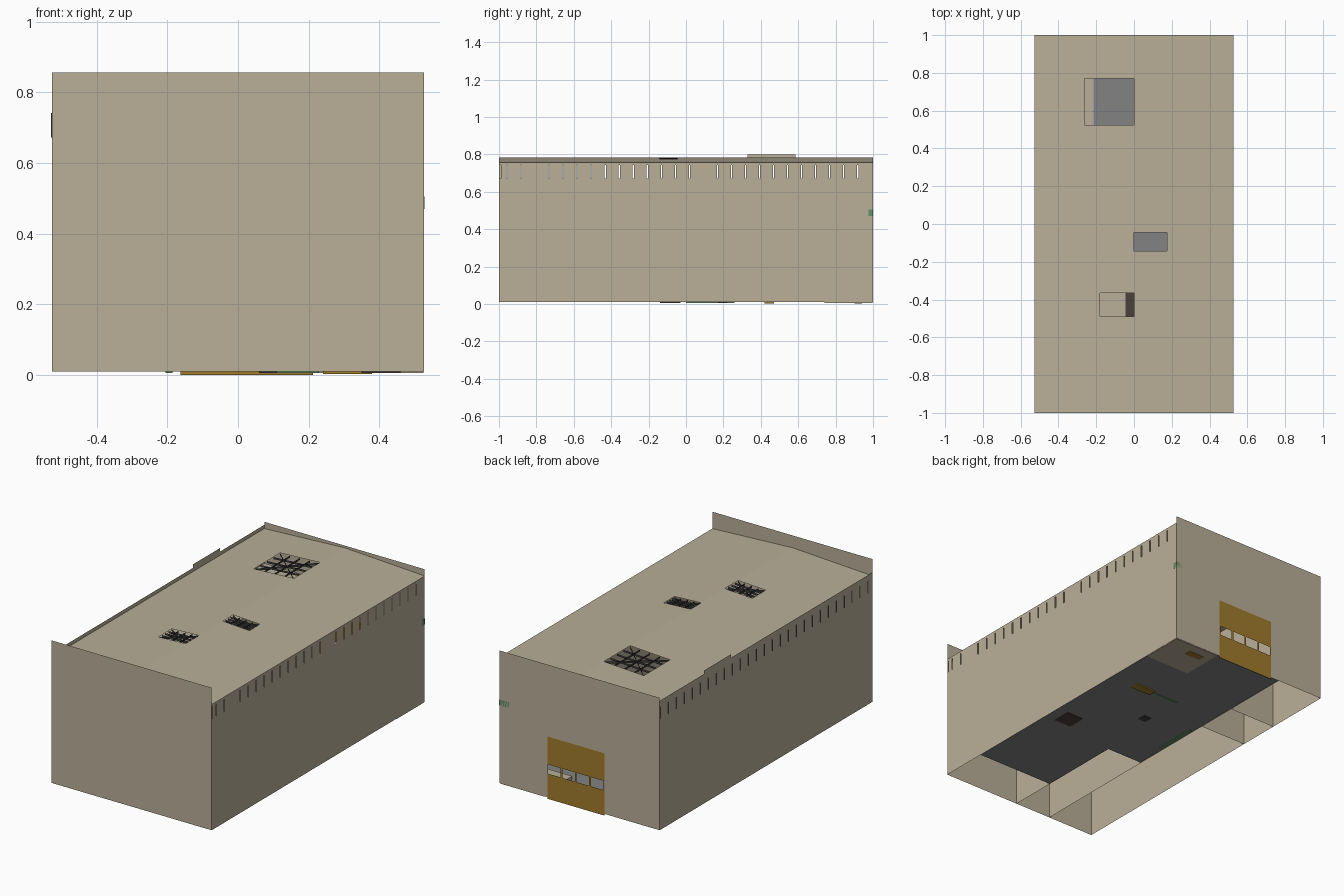
import bpy, bmesh, math
from mathutils import Vector

if "Cube" in bpy.data.objects:
    bpy.data.objects.remove(bpy.data.objects["Cube"])


def srgb(r, g, b):
    f = lambda c: c / 12.92 if c <= 0.04045 else ((c + 0.055) / 1.055) ** 2.4
    return tuple(f(v / 255) for v in (r, g, b)) + (1.0,)


def material(name, *rgb):
    m = bpy.data.materials.new(name)
    m.diffuse_color = srgb(*rgb)
    m.use_nodes = True
    m.node_tree.nodes["Principled BSDF"].inputs["Base Color"].default_value = m.diffuse_color
    return m


TAN = material("tan_wall", 186, 175, 152)
GREY = material("concrete_grey", 130, 130, 130)
GOLD = material("ochre_door", 160, 123, 45)
BROWN = material("dark_brown", 76, 65, 60)
DARK = material("dark_metal", 62, 62, 64)
GREEN = material("muted_green", 100, 145, 105)


def finish(name, bm, mat):
    me = bpy.data.meshes.new(name)
    bm.to_mesh(me)
    bm.free()
    me.materials.append(mat)
    ob = bpy.data.objects.new(name, me)
    bpy.context.collection.objects.link(ob)
    return ob


def sheet(name, mat, place, u0, u1, v0, v1, holes=()):
    """Flat panel over (u, v) with rectangular holes (u0, u1, v0, v1)."""
    us = sorted({u0, u1, *[h[i] for h in holes for i in (0, 1)]})
    vs = sorted({v0, v1, *[h[i] for h in holes for i in (2, 3)]})
    bm = bmesh.new()
    grid = [[bm.verts.new(place(u, v)) for v in vs] for u in us]
    for i in range(len(us) - 1):
        for j in range(len(vs) - 1):
            u, v = (us[i] + us[i + 1]) / 2, (vs[j] + vs[j + 1]) / 2
            if any(h[0] < u < h[1] and h[2] < v < h[3] for h in holes):
                continue
            bm.faces.new((grid[i][j], grid[i + 1][j], grid[i + 1][j + 1], grid[i][j + 1]))
    bmesh.ops.delete(bm, geom=[v for v in bm.verts if not v.link_faces], context='VERTS')
    return finish(name, bm, mat)


def box(name, mat, x0, x1, y0, y1, z0, z1):
    bm = bmesh.new()
    bmesh.ops.create_cube(bm, size=1)
    for v in bm.verts:
        v.co = Vector(((x0 + x1) / 2 + v.co.x * (x1 - x0),
                       (y0 + y1) / 2 + v.co.y * (y1 - y0),
                       (z0 + z1) / 2 + v.co.z * (z1 - z0)))
    return finish(name, bm, mat)


W, L, BASE, EAVE, RIDGE = 0.527, 1.0, 0.01, 0.757, 0.784


def wall_x(x):                       # u = y, v = z, faces +x
    return lambda u, v: (x, u, v)


def wall_y(y):                       # u = x, v = z, faces -y
    return lambda u, v: (u, y, v)


def wall_x_out(x):                   # mirrored so it faces -x
    return lambda u, v: (x, -u, v)


def wall_y_out(y):                   # mirrored so it faces +y
    return lambda u, v: (-u, y, v)


def level(z):
    return lambda u, v: (u, v, z)


def roof_z(x):
    return RIDGE - (RIDGE - EAVE) * abs(x) / W


# Side walls with rows of narrow vent slits
def slit(y):
    return (y - 0.003, y + 0.003, 0.672, 0.742)


right_y = [-0.993] + [-0.957 + 0.075 * k for k in range(26) if k not in (2, 14)]
left_y = [-0.957 + 0.075 * k for k in range(27)]
sheet("right_wall", TAN, wall_x(W), -L, L, BASE, EAVE, [slit(y) for y in right_y])
sheet("left_wall", TAN, wall_x_out(-W), -L, L, BASE, 0.779, [slit(-y) for y in left_y])
sheet("left_wall_raised_bay", TAN, wall_x_out(-W), -0.585, -0.33, 0.779, 0.80)
for i, y in enumerate(left_y):
    sheet("vent_fin_%d" % i, DARK, wall_y(y + 0.003), -W - 0.003, -W, 0.672, 0.742)

# Gable ends: tall front parapet, lower back parapet with the door opening
DOOR = (-0.163, 0.212, 0.002, 0.37)
sheet("front_wall", TAN, wall_y(-L), -W, W, BASE, 0.857)
sheet("back_wall", TAN, wall_y_out(L), -W, W, BASE, 0.797,
      [(-DOOR[1], -DOOR[0], BASE, DOOR[3])])

# Loading door with a row of four open windows
step = (DOOR[1] - DOOR[0]) / 4
panes = [(-DOOR[1] + step * k + 0.006, -DOOR[1] + step * (k + 1) - 0.006, 0.15, 0.205)
         for k in range(4)]
sheet("loading_door", GOLD, wall_y_out(L), -DOOR[1], -DOOR[0], 0.0, DOOR[3], panes)

# Shallow pitched roof with three skylight openings
skylights = [(-0.262, 0.0, 0.525, 0.77), (0.0, 0.175, -0.142, -0.045), (-0.18, 0.0, -0.49, -0.365)]
on_roof = lambda u, v: (u, v, roof_z(u))
sheet("roof_left", TAN, on_roof, -W, 0, -L, L, [skylights[0], skylights[2]])
sheet("roof_right", TAN, on_roof, 0, W, -L, L, [skylights[1]])

# Glazing lattice: thin upright fins crossing each skylight
for n, (x0, x1, y0, y1) in enumerate(skylights):
    bm = bmesh.new()

    def fin(a, b):
        top = [Vector((p[0], p[1], roof_z(p[0]) - 0.001)) for p in (a, b)]
        low = [p - Vector((0, 0, 0.012)) for p in reversed(top)]
        bm.faces.new([bm.verts.new(p) for p in top + low])

    for k in range(1, 4):
        t = k / 4
        fin((x0 + (x1 - x0) * t, y0), (x0 + (x1 - x0) * t, y1))
        fin((x0, y0 + (y1 - y0) * t), (x1, y0 + (y1 - y0) * t))
    fin((x0, y0), (x1, y1))
    fin((x0, y1), (x1, y0))
    finish("skylight_lattice_%d" % n, bm, DARK)

# Interior floor, notched around the corner room
sheet("hall_floor", GREY, level(BASE), -0.215, W, -0.71, L, [(-0.215, 0.02, -0.71, -0.2)])

# Side rooms along the left wall
sheet("long_partition", TAN, wall_x(-0.22), -L, L, BASE, 0.55)
sheet("side_room_ceiling", TAN, level(0.55), -W, -0.22, -L, L)
for i, y in enumerate((0.33, 0.585)):
    sheet("cross_partition_%d" % i, TAN, wall_y(y), -W, -0.22, BASE, 0.55)
sheet("side_room_shelf", BROWN, level(0.2), -0.34, -0.22, 0.4, 0.52)

# Corner room under the front skylight
sheet("corner_room_side", TAN, wall_x(0.02), -L, -0.2, BASE, 0.35)
sheet("corner_room_back", TAN, wall_y_out(-0.2), -0.02, 0.22, BASE, 0.35)
sheet("corner_room_ceiling", TAN, level(0.35), -0.22, 0.02, -L, -0.2)
sheet("corner_room_walkway", BROWN, level(0.356), -0.045, 0.02, -L, -0.2)

# Furnishings whose bases show through the floor
box("crate", BROWN, 0.35, 0.46, -0.14, -0.03, 0.006, 0.11)
box("bench", GOLD, 0.24, 0.37, 0.42, 0.47, 0.003, 0.05)
box("rear_pallet", GOLD, 0.28, 0.38, 0.90, 0.94, 0.003, 0.05)
box("rear_platform", TAN, 0.23, W - 0.002, 0.74, 0.998, 0.006, 0.03)
box("green_rail", GREEN, -0.205, -0.185, 0.0, 0.26, 0.006, 0.05)
box("green_strip", GREEN, 0.06, 0.23, 0.44, 0.45, 0.006, 0.04)
box("small_post", DARK, 0.06, 0.11, 0.17, 0.22, 0.006, 0.2)

# Green unit in the back corner, just breaking the wall surface
box("corner_unit", GREEN, 0.46, W + 0.001, 0.975, L, 0.47, 0.505)
